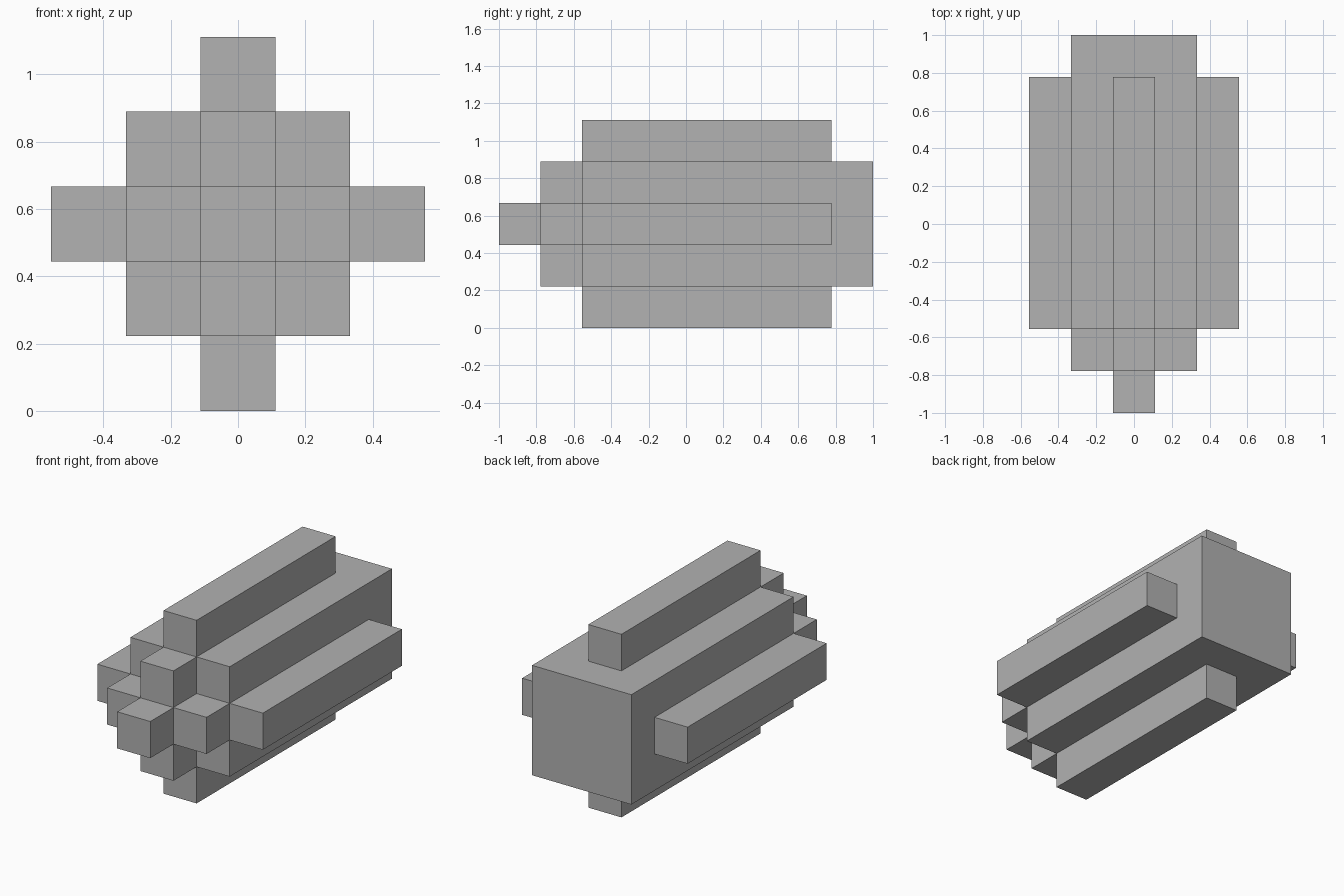
import bpy
import bmesh
from mathutils import Matrix, Vector

U = 2 / 9                      # one block
MID = 2.5 * U                  # height of the long axis

default = bpy.data.objects.get("Cube")
if default:
    bpy.data.objects.remove(default, do_unlink=True)

grey = bpy.data.materials.new("plain_grey")
grey.use_nodes = True
colour = (0.445, 0.445, 0.445, 1)
grey.diffuse_color = colour
grey.node_tree.nodes["Principled BSDF"].inputs["Base Color"].default_value = colour


def block(name, width, start, length, side=(0, 0), offset=0):
    """Square bar along y, sized in blocks, shifted sideways from the axis."""
    bm = bmesh.new()
    bmesh.ops.create_cube(bm, size=U, matrix=Matrix.Diagonal((width, length, width, 1)))
    mesh = bpy.data.meshes.new(name)
    bm.to_mesh(mesh)
    bm.free()
    mesh.materials.append(grey)
    obj = bpy.data.objects.new(name, mesh)
    obj.location = Vector((side[0] * offset * U,
                           -1 + (start + length / 2) * U,
                           MID + side[1] * offset * U))
    bpy.context.collection.objects.link(obj)


# Main body and the stepped nose tip
block("body_core", 3, 2, 7)
block("nose_tip", 1, 0, 2)

# One long rib on each side of the body, one small block around the nose tip
sides = {"left": (1, 0), "right": (-1, 0), "top": (0, 1), "bottom": (0, -1)}
for label, side in sides.items():
    block(f"{label}_rib", 1, 2, 6, side, 2)
    block(f"{label}_nose_block", 1, 1, 1, side, 1)
